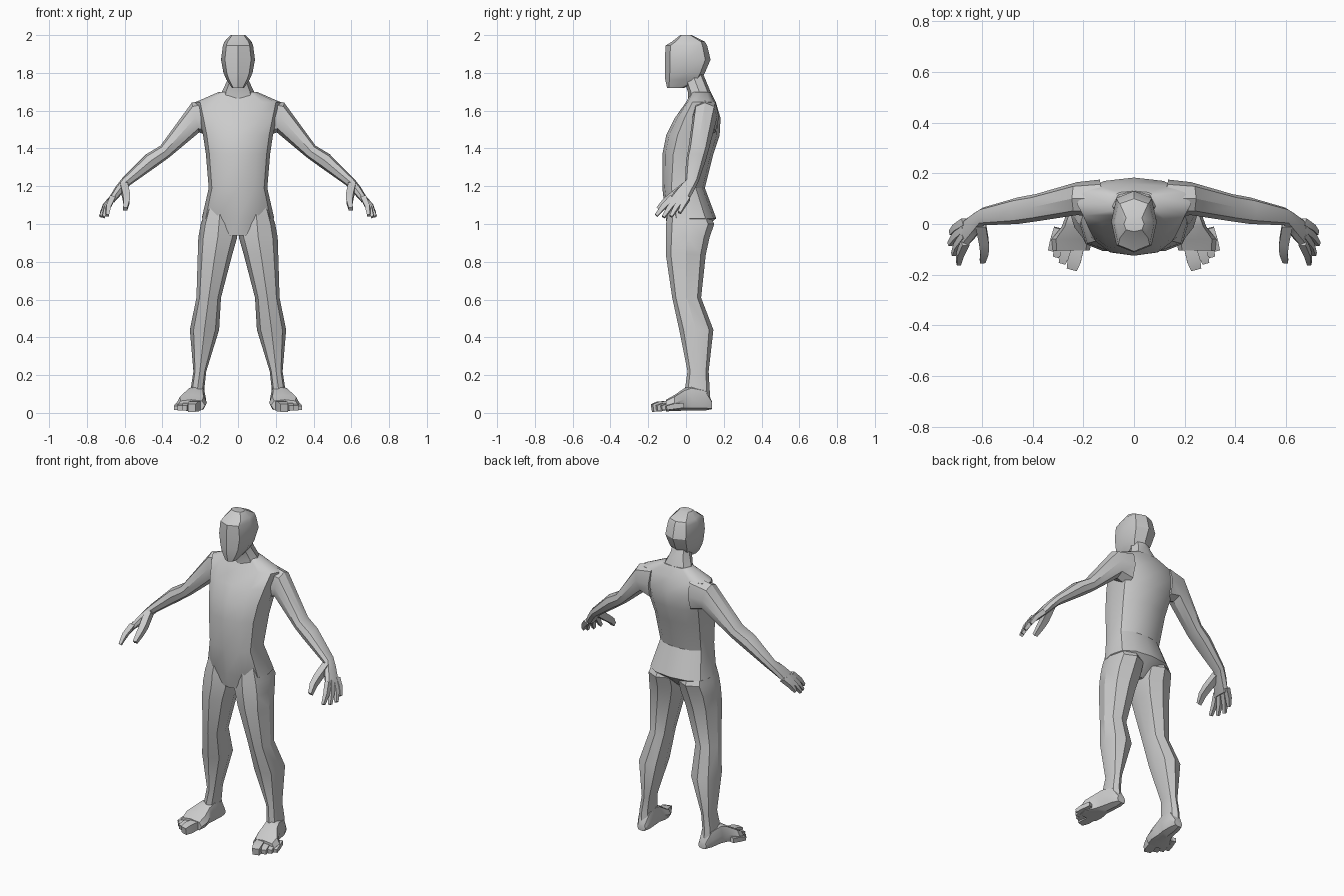
import bpy, bmesh, math
from mathutils import Vector as V

if "Cube" in bpy.data.objects:
    bpy.data.objects.remove(bpy.data.objects["Cube"])


def finish(name, bm, mirror):
    bmesh.ops.recalc_face_normals(bm, faces=bm.faces)
    me = bpy.data.meshes.new(name)
    bm.to_mesh(me)
    bm.free()
    ob = bpy.data.objects.new(name, me)
    bpy.context.collection.objects.link(ob)
    bpy.ops.object.select_all(action='DESELECT')
    ob.select_set(True)
    bpy.context.view_layer.objects.active = ob
    bpy.ops.object.shade_smooth_by_angle(angle=math.radians(32))
    if mirror:
        m = ob.modifiers.new("Mirror", 'MIRROR')
        m.use_clip = False
        m.use_mirror_merge = False


def loft(bm, rings, n=8, power=1.0, turn=0.0):
    """Skin rings given as (centre, half axis u, half axis v)."""
    def sp(t):
        return math.copysign(abs(t) ** power, t)
    loops = []
    for c, u, v in rings:
        angs = [math.tau * k / n + turn for k in range(n)]
        loops.append([bm.verts.new(c + u * sp(math.cos(a)) + v * sp(math.sin(a))) for a in angs])
    for a, b in zip(loops, loops[1:]):
        for k in range(n):
            j = (k + 1) % n
            bm.faces.new((a[k], a[j], b[j], b[k]))
    bm.faces.new(loops[0])
    bm.faces.new(loops[-1])


def level(z, x0, x1, y0, y1):
    return (V(((x0 + x1) / 2, (y0 + y1) / 2, z)), V(((x1 - x0) / 2, 0, 0)), V((0, (y1 - y0) / 2, 0)))


def slanted(top, low, y0, y1):
    a, b = V((top[0], 0, top[1])), V((low[0], 0, low[1]))
    return ((a + b) / 2 + V((0, (y0 + y1) / 2, 0)), (a - b) / 2, V((0, (y1 - y0) / 2, 0)))


def upright(y, x0, x1, z0, z1):
    return (V(((x0 + x1) / 2, y, (z0 + z1) / 2)), V(((x1 - x0) / 2, 0, 0)), V((0, 0, (z1 - z0) / 2)))


def tube(bm, pts, radii, side):
    d = (V(pts[-1]) - V(pts[0])).normalized()
    u = d.cross(side).normalized()
    w = d.cross(u)
    loft(bm, [(V(p), u * r * 1.3, w * r * 1.3) for p, r in zip(pts, radii)], 4, 1, math.pi / 4)


def part(name, rings, n=8, power=1.0, mirror=False, turn=0.0):
    bm = bmesh.new()
    loft(bm, rings, n, power, turn)
    finish(name, bm, mirror)


# torso from hips to shoulders
part("torso", [level(z, -w, w, a, b) for z, w, a, b in [
    (.94, .07, -.09, .06), (1.03, .192, -.107, .16), (1.19, .155, -.125, .10),
    (1.37, .17, -.125, .145), (1.47, .185, -.105, .178), (1.56, .205, -.06, .183),
    (1.645, .225, 0, .158), (1.70, .10, .03, .13)]], 12, .8)

# neck
part("neck", [level(z, -w, w, a, b) for z, w, a, b in [
    (1.64, .10, .01, .15), (1.70, .085, .01, .13), (1.76, .057, -.01, .105),
    (1.82, .05, -.03, .08)]], 8, .85)

# head
part("head", [level(z, -w, w, a, b) for z, w, a, b in [
    (1.72, .032, -.10, -.01), (1.765, .062, -.11, .08), (1.80, .077, -.11, .10),
    (1.87, .09, -.112, .13), (1.945, .08, -.108, .112), (1.965, .072, -.075, .10),
    (2.0, .04, -.03, .03)]], 8, .75)

# legs from hip to ankle
part("legs", [level(*r) for r in [
    (1.10, .02, .165, -.09, .10), (1.0, .005, .197, -.106, .15), (.93, .004, .21, -.106, .125),
    (.84, .03, .213, -.107, .105), (.61, .09, .22, -.073, .08), (.44, .10, .255, -.036, .145),
    (.22, .168, .236, .008, .12), (.13, .178, .25, -.005, .125), (.06, .175, .25, 0, .13)]],
    8, .85, True)

# feet from heel to ball
part("feet", [upright(*r) for r in [
    (.138, .18, .235, .02, .06), (.10, .17, .255, .012, .13), (.03, .17, .27, .012, .145),
    (-.01, .175, .285, .012, .13), (-.06, .165, .325, .01, .095), (-.105, .175, .32, .008, .07)]],
    8, .7, True)

# toes
bm = bmesh.new()
for x, y, r in [(.245, -.178, .026), (.283, -.155, .018), (.308, -.13, .016), (.328, -.105, .014)]:
    base = (x - .025, y + .09, .04)
    tube(bm, [base, (x - .01, y + .035, .034), (x, y, .026)], [r, r * 1.1, r * .85], V((0, 0, 1)))
finish("toes", bm, True)

# arms from shoulder to knuckles
part("arms", [slanted(*r) for r in [
    ((.13, 1.67), (.14, 1.46), .03, .175), ((.245, 1.642), (.205, 1.485), .035, .165),
    ((.41, 1.415), (.365, 1.352), .01, .118), ((.485, 1.37), (.43, 1.305), .0, .105),
    ((.615, 1.24), (.575, 1.203), -.005, .065), ((.65, 1.195), (.605, 1.17), -.05, .045),
    ((.692, 1.125), (.655, 1.115), -.105, .012)]], 8, .85, True)

# fingers
bm = bmesh.new()
for y, tip in [(-.085, (.692, -.158, 1.045)), (-.056, (.712, -.12, 1.037)),
               (-.028, (.727, -.08, 1.04)), (-.003, (.722, -.035, 1.06))]:
    a = V((.665, y + .012, 1.14))
    t = V(tip)
    tube(bm, [a, a.lerp(t, .55) + V((.006, 0, .004)), t], [.016, .014, .009], V((0, 1, 0)))
finish("fingers", bm, True)

# thumbs
bm = bmesh.new()
tube(bm, [(.605, .0, 1.205), (.592, -.07, 1.15), (.59, -.11, 1.12), (.597, -.148, 1.08)],
     [.022, .021, .018, .012], V((0, 0, 1)))
finish("thumbs", bm, True)
